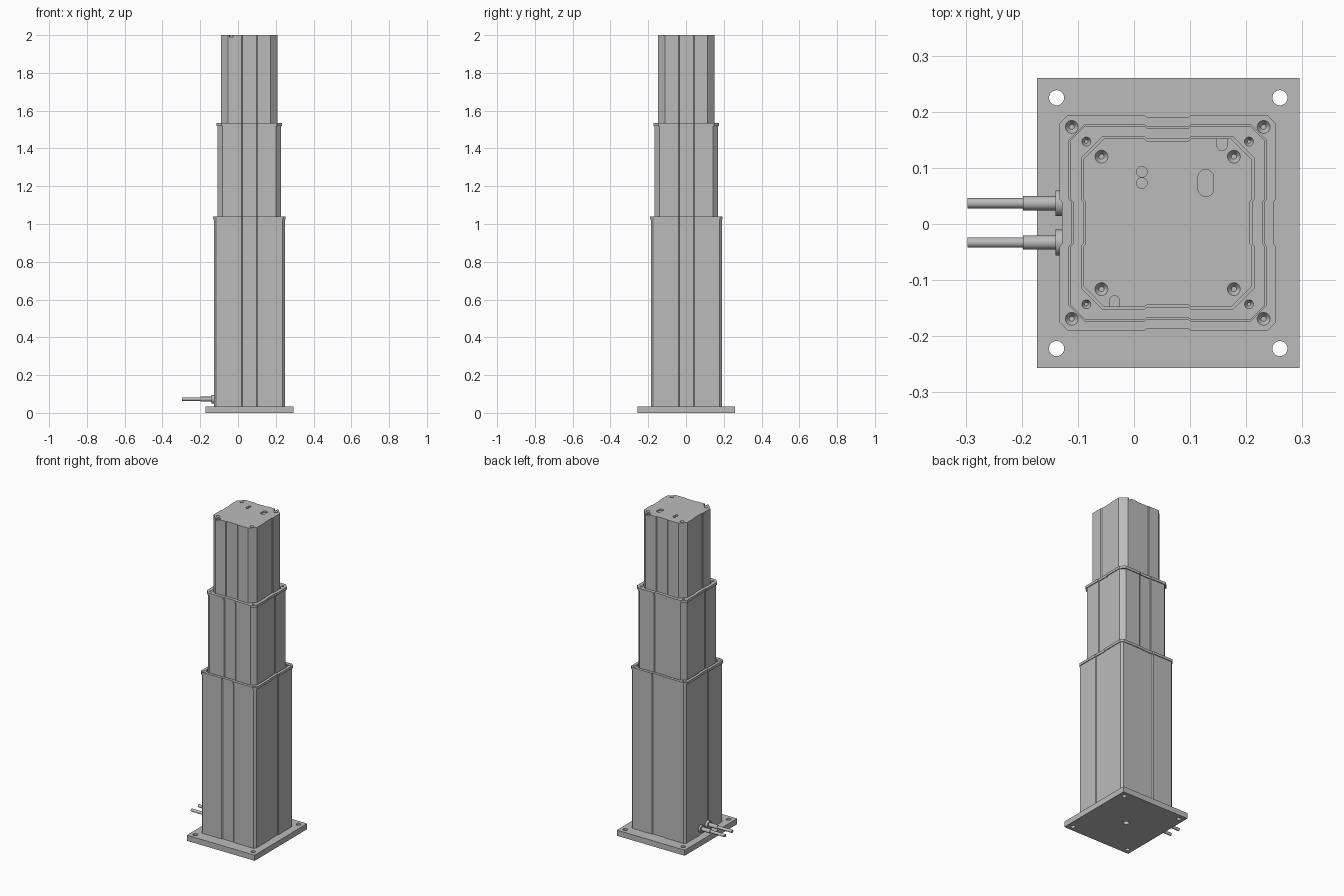
import bpy, bmesh, math
from mathutils import Matrix, Vector

if "Cube" in bpy.data.objects:
    bpy.data.objects.remove(bpy.data.objects["Cube"], do_unlink=True)

CX, CY = 0.06, 0.002          # column axis

grey = bpy.data.materials.new("light grey metal")
grey.use_nodes = True
GREY = (0.5, 0.5, 0.5, 1)
grey.diffuse_color = GREY
grey.node_tree.nodes["Principled BSDF"].inputs["Base Color"].default_value = GREY


def finish(name, bm):
    bmesh.ops.recalc_face_normals(bm, faces=bm.faces)
    mesh = bpy.data.meshes.new(name)
    bm.to_mesh(mesh)
    bm.free()
    mesh.materials.append(grey)
    ob = bpy.data.objects.new(name, mesh)
    bpy.context.collection.objects.link(ob)
    return ob


def profile(s, c):
    """Square outline of half width s, corner chamfer c, shallow channel on each side."""
    side = [(s - c, s), (0.042, s), (0.037, s - 0.004),
            (-0.037, s - 0.004), (-0.042, s), (c - s, s)]
    pts = []
    for k in range(4):
        rot = Matrix.Rotation(k * math.pi / 2, 2)
        pts += [rot @ Vector(p) + Vector((CX, CY)) for p in side]
    return pts


def slot_outline(x, y, r, length):
    """Rounded slot along y; length 0 gives a circle."""
    pts = []
    for k in range(32):
        a = 2 * math.pi * (k + 0.5) / 32
        shift = math.copysign(length / 2, math.sin(a))
        pts.append((x + r * math.cos(a), y + r * math.sin(a) + shift))
    return pts


def prism(name, pts, z0, z1):
    bm = bmesh.new()
    face = bm.faces.new([bm.verts.new((p[0], p[1], z0)) for p in pts])
    ext = bmesh.ops.extrude_face_region(bm, geom=[face])
    top = [v for v in ext["geom"] if isinstance(v, bmesh.types.BMVert)]
    bmesh.ops.translate(bm, verts=top, vec=(0, 0, z1 - z0))
    return finish(name, bm)


def ring(name, outer, inner, z0, z1):
    bm = bmesh.new()
    loops = [[bm.verts.new((p[0], p[1], z)) for p in pts]
             for pts, z in ((outer, z0), (outer, z1), (inner, z1), (inner, z0))]
    n = len(outer)
    for a, b in zip(loops, loops[1:] + loops[:1]):
        for i in range(n):
            j = (i + 1) % n
            bm.faces.new((a[i], a[j], b[j], b[i]))
    return finish(name, bm)


def countersink(x, y, r, z):
    """Cone-shaped cutter opening at height z."""
    bm = bmesh.new()
    bmesh.ops.create_cone(bm, cap_ends=True, segments=24, radius1=r * 0.4,
                          radius2=r * 1.06, depth=0.011,
                          matrix=Matrix.Translation((x, y, z - 0.0045)))
    return finish("cutter", bm)


def cut(ob, cutters):
    for c in cutters:
        c.hide_render = True
        mod = ob.modifiers.new("cut", 'BOOLEAN')
        mod.operation, mod.solver, mod.object = 'DIFFERENCE', 'EXACT', c
    with bpy.context.temp_override(object=ob, active_object=ob):
        for m in [m.name for m in ob.modifiers]:
            bpy.ops.object.modifier_apply(modifier=m)
    for c in cutters:
        bpy.data.objects.remove(c, do_unlink=True)


def corners(d):
    return [(CX + i * d, CY + j * d) for i in (-1, 1) for j in (-1, 1)]


# Base plate with mounting holes and a central pocket underneath
plate = prism("base_plate", [(-0.173, -0.257), (0.295, -0.257),
                             (0.295, 0.26), (-0.173, 0.26)], 0, 0.035)
holes = [prism("cutter", slot_outline(x, y, 0.0135, 0), -0.02, 0.06)
         for x in (-0.138, 0.26) for y in (-0.222, 0.225)]
holes.append(prism("cutter", slot_outline(CX, CY, 0.017, 0), -0.02, 0.025))
cut(plate, holes)

# Three telescoping tubes
prism("outer_tube", profile(0.188, 0.012), 0.035, 1.026)
prism("middle_tube", profile(0.168, 0.027), 1.0, 1.521)
inner_tube = prism("inner_tube", profile(0.15, 0.037), 1.5, 2.0)

# Guide collars around the tube mouths
outer_collar = ring("outer_collar", profile(0.1925, 0.015), profile(0.1755, 0.028), 1.024, 1.04)
middle_collar = ring("middle_collar", profile(0.173, 0.026), profile(0.154, 0.038), 1.519, 1.535)
cut(outer_collar, [countersink(x, y, 0.0115, 1.04) for x, y in corners(0.171)])
cut(middle_collar, [countersink(x, y, 0.008, 1.535) for x, y in corners(0.145)])

# Screw holes, cable openings and edge notches in the top face
openings = [countersink(x, y, 0.0115, 2.0) for x, y in corners(0.118)]
for x, y, r, length in ((0.014, 0.093, 0.0095, 0), (0.014, 0.073, 0.0095, 0),
                        (0.128, 0.073, 0.014, 0.02),
                        (0.157, 0.16, 0.009, 0.04), (-0.035, -0.157, 0.009, 0.04)):
    openings.append(prism("cutter", slot_outline(x, y, r, length), 1.99, 2.02))
cut(inner_tube, openings)


# Two cables with sleeves and flanges at the foot
def rod(name, x0, x1, y, r):
    bm = bmesh.new()
    bmesh.ops.create_cone(bm, cap_ends=True, segments=32, radius1=r, radius2=r, depth=x1 - x0,
                          matrix=Matrix.Translation(((x0 + x1) / 2, y, 0.073))
                          @ Matrix.Rotation(math.pi / 2, 4, 'Y'))
    ob = finish(name, bm)
    for f in ob.data.polygons:
        f.use_smooth = len(f.vertices) == 4
    for e in ob.data.edges:
        a, b = (ob.data.vertices[i].co.x for i in e.vertices)
        e.use_edge_sharp = abs(a - b) < 1e-5


for label, y in (("back", 0.037), ("front", -0.033)):
    rod(label + "_cable", -0.297, -0.19, y, 0.009)
    rod(label + "_cable_sleeve", -0.198, -0.13, y, 0.0125)
    rod(label + "_cable_flange", -0.14, -0.12, y, 0.023)
